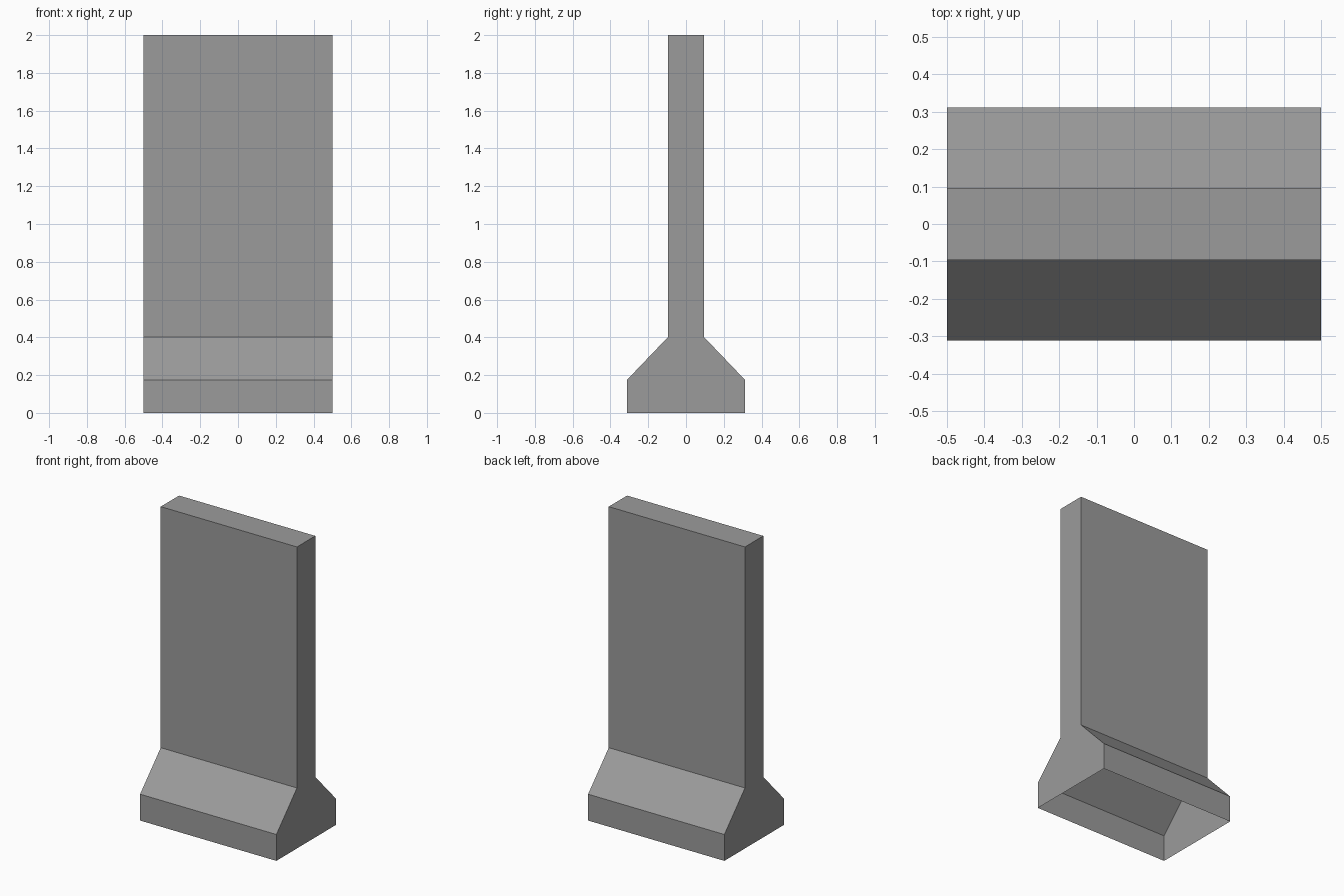
import bpy, bmesh

if "Cube" in bpy.data.objects:
    bpy.data.objects.remove(bpy.data.objects["Cube"])

# Half cross-section of the wall (y, z), from foot to top
HALF = [(0.312, 0.0), (0.312, 0.175), (0.096, 0.401), (0.096, 2.0)]
HALF_LENGTH = 0.5

# Mirror the half section into a full outline
profile = HALF + [(-y, z) for y, z in reversed(HALF)]

bm = bmesh.new()

# End cap outline, extruded along the length
ring = [bm.verts.new((-HALF_LENGTH, y, z)) for y, z in profile]
cap = bm.faces.new(ring)
ext = bmesh.ops.extrude_face_region(bm, geom=[cap], use_keep_orig=True)
moved = [g for g in ext["geom"] if isinstance(g, bmesh.types.BMVert)]
bmesh.ops.translate(bm, verts=moved, vec=(2 * HALF_LENGTH, 0, 0))
bmesh.ops.recalc_face_normals(bm, faces=bm.faces)

# Open underside
underside = [f for f in bm.faces if all(v.co.z < 0.001 for v in f.verts)]
bmesh.ops.delete(bm, geom=underside, context="FACES_ONLY")

mesh = bpy.data.meshes.new("barrier_wall")
bm.to_mesh(mesh)
bm.free()
wall = bpy.data.objects.new("barrier_wall", mesh)
bpy.context.collection.objects.link(wall)

# Dark concrete grey
concrete = bpy.data.materials.new("concrete")
concrete.diffuse_color = (0.33, 0.33, 0.33, 1.0)
concrete.use_nodes = True
concrete.node_tree.nodes["Principled BSDF"].inputs["Base Color"].default_value = concrete.diffuse_color
mesh.materials.append(concrete)
